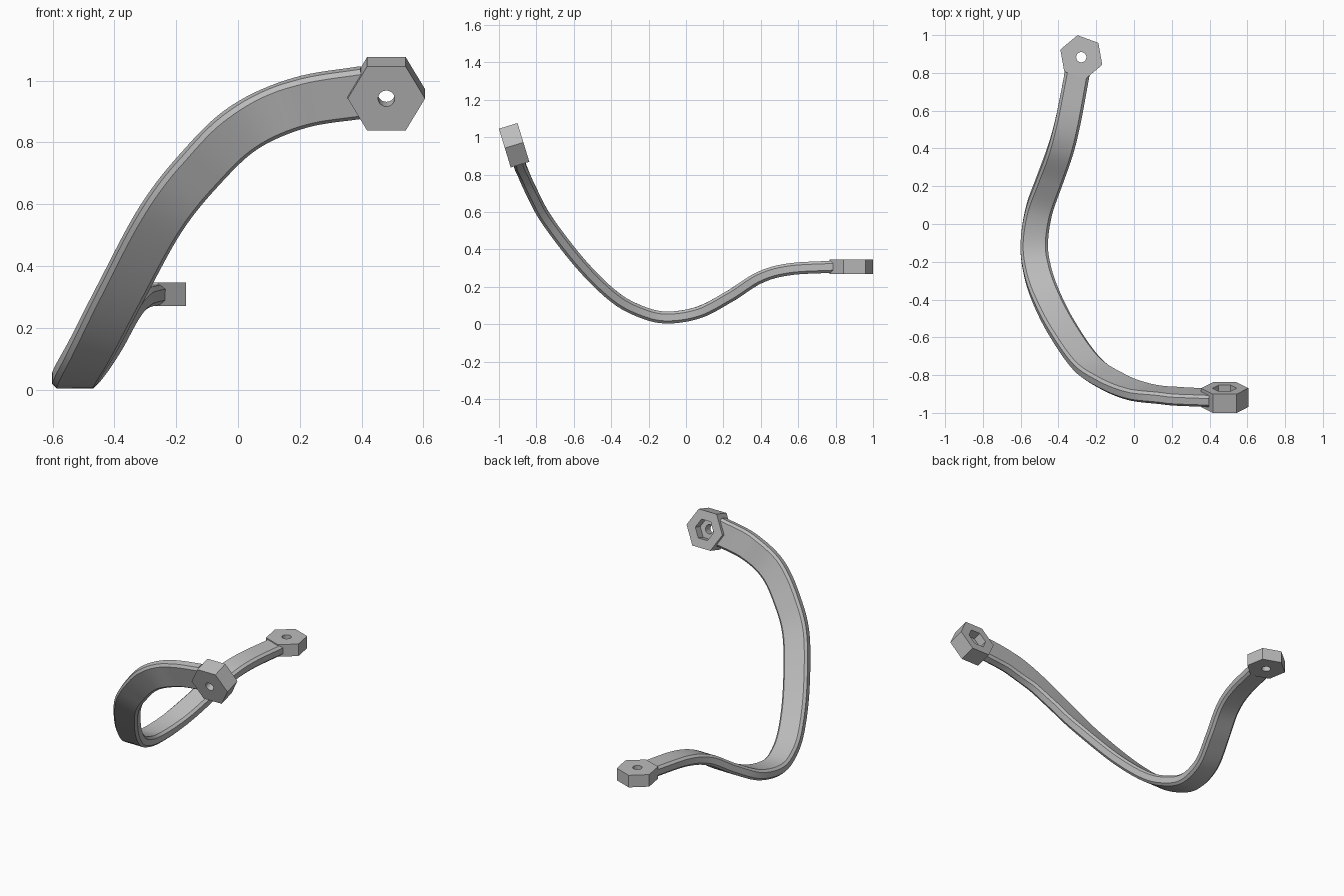
import bpy, bmesh, math
from mathutils import Vector

cube = bpy.data.objects.get("Cube")
if cube:
    bpy.data.objects.remove(cube)

grey = bpy.data.materials.new("plain_grey")
grey.use_nodes = True
grey.diffuse_color = (0.5, 0.5, 0.5, 1)
grey.node_tree.nodes["Principled BSDF"].inputs["Base Color"].default_value = (0.5, 0.5, 0.5, 1)


def finish(name, bm, angle):
    """Turn a bmesh into a shaded grey object."""
    bmesh.ops.recalc_face_normals(bm, faces=bm.faces)
    mesh = bpy.data.meshes.new(name)
    bm.to_mesh(mesh)
    bm.free()
    mesh.materials.append(grey)
    obj = bpy.data.objects.new(name, mesh)
    bpy.context.collection.objects.link(obj)
    bpy.ops.object.select_all(action="DESELECT")
    obj.select_set(True)
    bpy.context.view_layer.objects.active = obj
    bpy.ops.object.shade_smooth_by_angle(angle=math.radians(angle))
    return obj


def loft(bm, rings, closed=False):
    """Join rings of equal length with quads; cap the ends or close the loop."""
    loops = [[bm.verts.new(p) for p in ring] for ring in rings]
    count = len(loops[0])
    pairs = list(zip(loops, loops[1:]))
    if closed:
        pairs.append((loops[-1], loops[0]))
    else:
        bm.faces.new(loops[0])
        bm.faces.new(loops[-1])
    for a, b in pairs:
        for i in range(count):
            j = (i + 1) % count
            bm.faces.new((a[i], a[j], b[j], b[i]))


def spline(points, steps):
    """Smooth curve through the points, giving position and tangent."""
    pts = [Vector(p) for p in points]
    pts = [2 * pts[0] - pts[1]] + pts + [2 * pts[-1] - pts[-2]]
    out = []
    for k in range(len(pts) - 3):
        a, b, c, d = pts[k:k + 4]
        m, n = (c - a) / 2, (d - b) / 2
        for s in range(steps + (k == len(pts) - 4)):
            t = s / steps
            pos = (b * (2*t**3 - 3*t**2 + 1) + m * (t**3 - 2*t**2 + t)
                   + c * (3*t**2 - 2*t**3) + n * (t**3 - t**2))
            tan = (b * (6*t**2 - 6*t) + m * (3*t**2 - 4*t + 1)
                   + c * (6*t - 6*t**2) + n * (3*t**2 - 2*t))
            out.append((pos, tan))
    return out


# Curved strap: chamfered bar whose faces stay parallel to the x axis
path = [(0.41, -0.92, 0.963), (0.2, -0.91, 0.928), (0.02, -0.886, 0.848),
        (-0.12, -0.83, 0.717), (-0.25, -0.74, 0.552), (-0.38, -0.555, 0.313),
        (-0.468, -0.38, 0.144), (-0.514, -0.235, 0.065), (-0.528, -0.1, 0.036),
        (-0.503, 0.07, 0.064), (-0.445, 0.235, 0.15), (-0.388, 0.395, 0.25),
        (-0.347, 0.555, 0.294), (-0.3, 0.8, 0.308)]
samples = spline(path, 8)
half_thick, chamfer = 0.032, 0.014
rings = []
for i, (pos, tan) in enumerate(samples):
    half_wide = 0.083 - 0.017 * i / (len(samples) - 1)
    normal = Vector((0, -tan.z, tan.y)).normalized()
    side = tan.cross(normal).normalized()
    w, t = half_wide - chamfer, half_thick - chamfer
    section = [(half_wide, t), (w, half_thick), (-w, half_thick), (-half_wide, t),
               (-half_wide, -t), (-w, -half_thick), (w, -half_thick), (half_wide, -t)]
    rings.append([pos + side * u + normal * v for u, v in section])
bm = bmesh.new()
loft(bm, rings)
finish("curved_strap", bm, 25)

SIDES = 24


def outline(radius, height, hexagon):
    """Ring of points on a circle or a hexagon."""
    ring = []
    for i in range(SIDES):
        a = math.tau * i / SIDES
        r = radius
        if hexagon:
            r *= math.cos(math.pi / 6) / math.cos(a % (math.pi / 3) - math.pi / 6)
        ring.append(Vector((r * math.cos(a), r * math.sin(a), height)))
    return ring


def hex_end(name, centre, radius, thick, spin, tilt, pocket=0):
    """Hexagonal end with a round hole and, if wanted, a hexagonal nut pocket."""
    h, hole = thick / 2, 0.027
    rings = [outline(hole, -h, False), outline(radius, -h, True), outline(radius, h, True)]
    top = h
    if pocket:
        top = 0
        rings += [outline(pocket, h, True), outline(pocket, top, True)]
    rings.append(outline(hole, top, False))
    bm = bmesh.new()
    loft(bm, rings, closed=True)
    obj = finish(name, bm, 25)
    obj.rotation_euler = (tilt, 0, spin)
    obj.location = centre


hex_end("front_hex_end", (0.48, -0.919, 0.957), 0.125, 0.104, 0, -math.radians(73), 0.064)
hex_end("back_hex_end", (-0.279, 0.883, 0.308), 0.118, 0.076, math.radians(40), 0)
